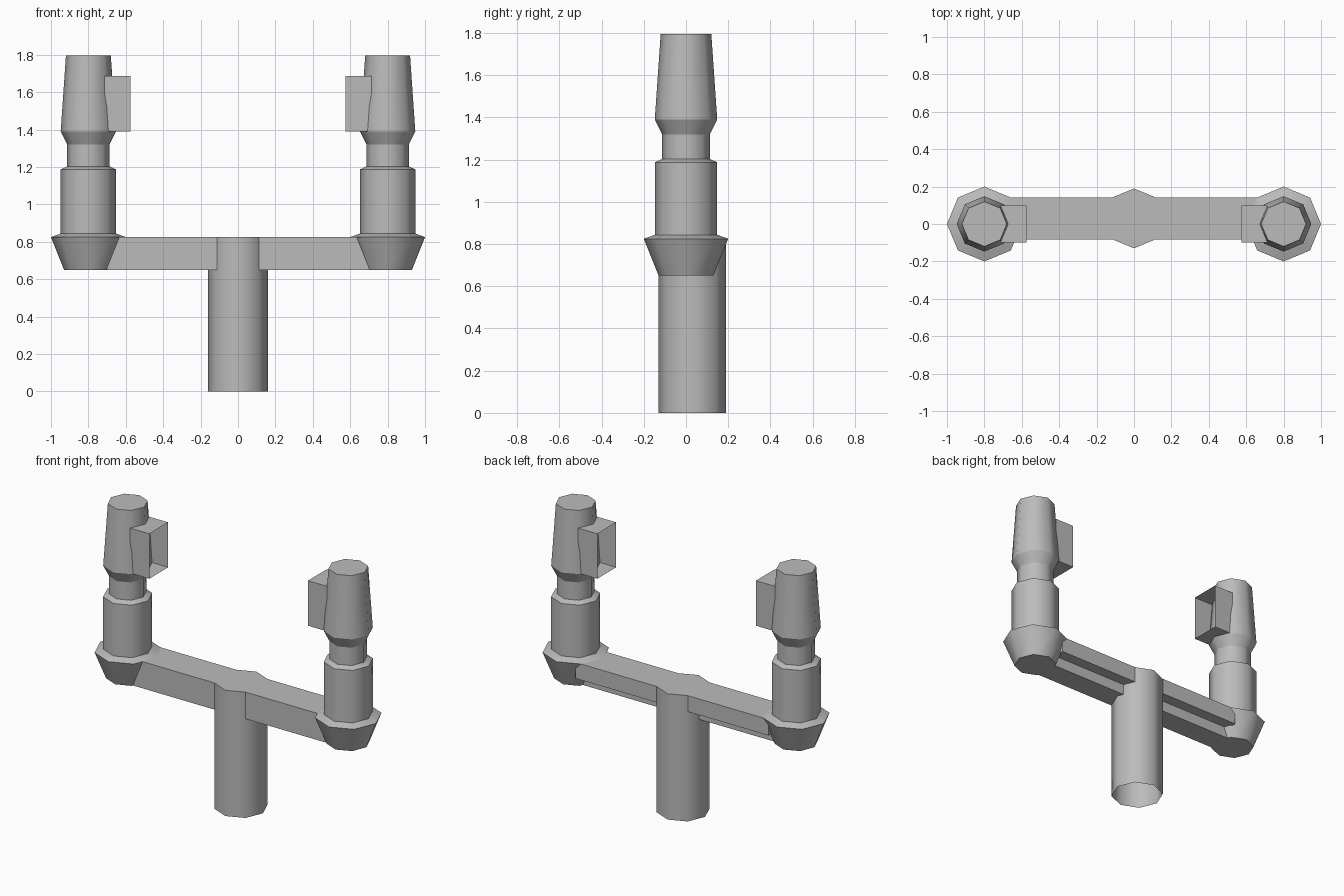
import bpy, bmesh
from math import cos, sin, tau

cube = bpy.data.objects.get("Cube")
if cube:
    bpy.data.objects.remove(cube, do_unlink=True)

grey = bpy.data.materials.new("plain_grey")
grey.use_nodes = True
grey.diffuse_color = (0.5, 0.5, 0.5, 1)
grey.node_tree.nodes["Principled BSDF"].inputs["Base Color"].default_value = (0.5, 0.5, 0.5, 1)


def finish(name, bm):
    mesh = bpy.data.meshes.new(name)
    bm.to_mesh(mesh)
    bm.free()
    mesh.materials.append(grey)
    obj = bpy.data.objects.new(name, mesh)
    bpy.context.collection.objects.link(obj)
    return obj


def octagon_stack(name, cx, cy, profile, bottom=True):
    """Eight-sided lathe of (radius, z) rings, round sides smooth, rings sharp."""
    bm = bmesh.new()
    rings = [[bm.verts.new((cx + r * cos(tau * i / 8), cy + r * sin(tau * i / 8), z))
              for i in range(8)] for r, z in profile]
    for low, high in zip(rings, rings[1:]):
        for i in range(8):
            j = (i + 1) % 8
            bm.faces.new((low[i], low[j], high[j], high[i])).smooth = True
    bm.faces.new(rings[-1])
    if bottom:
        bm.faces.new(rings[0][::-1])
    for edge in bm.edges:
        a, b = edge.verts
        edge.smooth = abs(a.co.z - b.co.z) > 0.001
    return finish(name, bm)


def sweep_x(name, section, x0, x1, caps):
    """Extrude a (y, z) outline, counter-clockwise seen from +x, along x."""
    bm = bmesh.new()
    ends = [[bm.verts.new((x, y, z)) for y, z in section] for x in (x0, x1)]
    n = len(section)
    for i in range(n):
        j = (i + 1) % n
        bm.faces.new((ends[0][i], ends[0][j], ends[1][j], ends[1][i]))
    if caps:
        bm.faces.new(ends[1])
        bm.faces.new(ends[0][::-1])
    return finish(name, bm)


# Central pole, open underneath
octagon_stack("pole", 0, 0.03, [(0.16, 0), (0.16, 0.825)], bottom=False)

# Crossbeam with a rebate along the lower back
sweep_x("crossbeam", [(-0.083, 0.65), (0.07, 0.65), (0.07, 0.72), (0.143, 0.72),
                      (0.143, 0.825), (-0.083, 0.825)], -0.7, 0.7, True)

# Matching towers, each with an open-ended box facing the middle
base = [(0.13, 0.65), (0.2, 0.825), (0.15, 0.843)]
body = [(0.148, 0.84), (0.148, 1.187), (0.113, 1.203)]
head = [(0.113, 1.2), (0.113, 1.32), (0.148, 1.39), (0.12, 1.795)]
box = [(-0.098, 1.39), (0.098, 1.39), (0.098, 1.685), (-0.098, 1.685)]
for side, s in (("left", 1), ("right", -1)):
    for part, profile in (("base", base), ("body", body), ("head", head)):
        octagon_stack(f"{side}_tower_{part}", s * 0.8, 0, profile)
    sweep_x(f"{side}_open_box", box, *sorted((s * 0.575, s * 0.715)), False)
